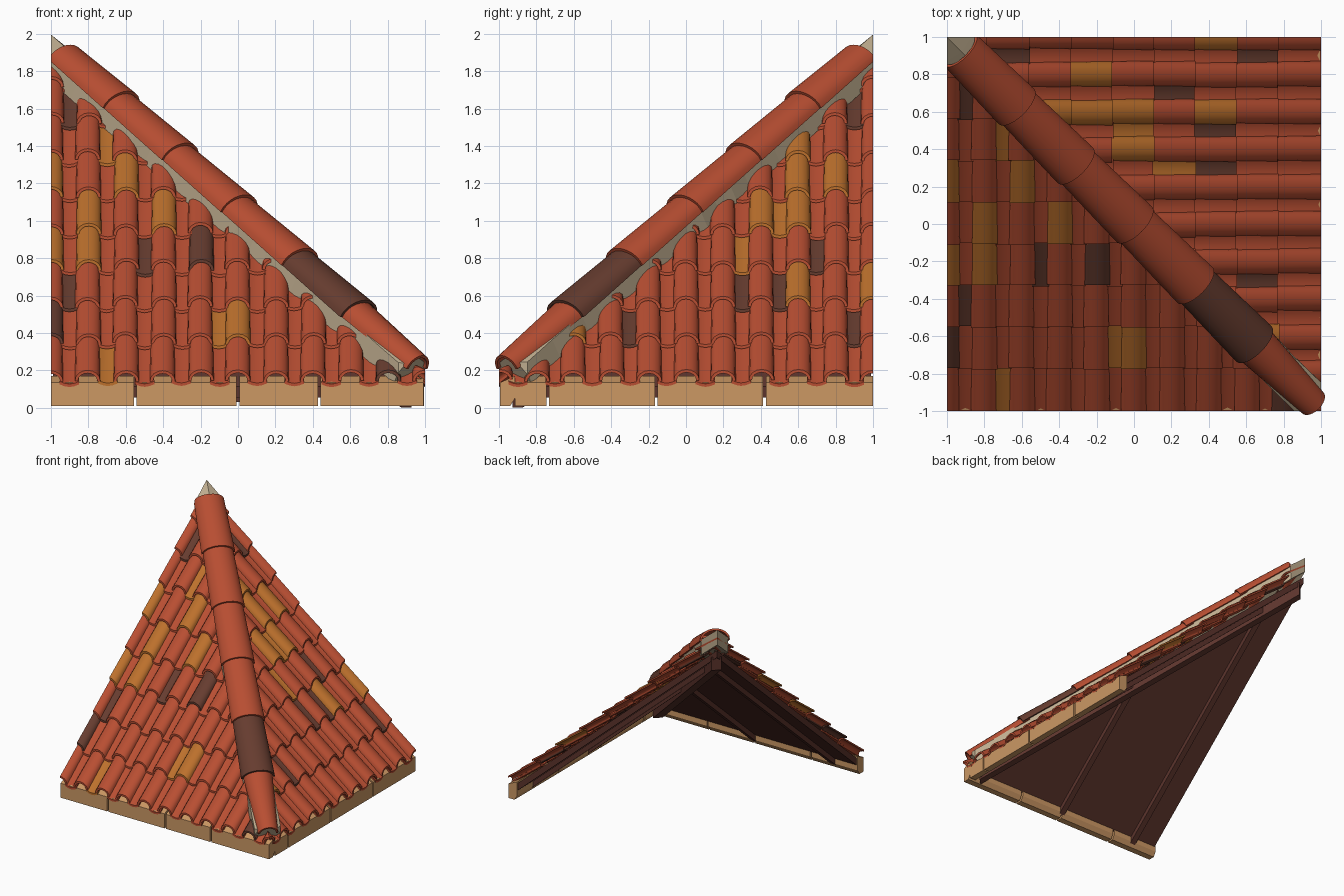
import bpy, bmesh, math, random
from mathutils import Vector

random.seed(4)
cube = bpy.data.objects.get("Cube")
if cube:
    bpy.data.objects.remove(cube)


def material(name, *rgb):
    lin = [((c / 255 + 0.055) / 1.055) ** 2.4 for c in rgb] + [1]
    m = bpy.data.materials.new(name)
    m.use_nodes = True
    m.diffuse_color = lin
    m.node_tree.nodes["Principled BSDF"].inputs["Base Color"].default_value = lin
    return m


red = material("terracotta", 184, 78, 50)
gold = material("ochre clay", 188, 112, 44)
dark = material("burnt clay", 102, 60, 47)
lime = material("mortar", 190, 172, 142)
tan = material("eave wood", 204, 152, 100)
brown = material("dark timber", 92, 52, 44)
TILES = [red, gold, dark]

PITCH = 0.88          # rise per unit of run
ROW = 0.222           # run covered by one course
STEP = 0.2            # spacing of barrel tiles


def finish(bm, name, mats, smooth=False):
    bmesh.ops.recalc_face_normals(bm, faces=bm.faces[:])
    me = bpy.data.meshes.new(name)
    bm.to_mesh(me)
    bm.free()
    for m in mats:
        me.materials.append(m)
    ob = bpy.data.objects.new(name, me)
    bpy.context.collection.objects.link(ob)
    if smooth:
        bpy.ops.object.select_all(action='DESELECT')
        ob.select_set(True)
        bpy.context.view_layer.objects.active = ob
        bpy.ops.object.shade_smooth_by_angle(angle=math.radians(35))
    return ob


def clip(bm, point, outward):
    """Cut away everything on the outward side of a plane and close the cut."""
    res = bmesh.ops.bisect_plane(bm, geom=bm.verts[:] + bm.edges[:] + bm.faces[:],
                                 plane_co=point, plane_no=outward, clear_outer=True)
    cut = [e for e in res["geom_cut"] if isinstance(e, bmesh.types.BMEdge)]
    bmesh.ops.holes_fill(bm, edges=cut, sides=0)


def loft(bm, rings, mat=0, shell=False):
    """Join closed rings; shell rings hold an outer line then the inner line reversed."""
    loops = [[bm.verts.new(p) for p in r] for r in rings]
    n = len(loops[0])
    faces = []
    for a, b in zip(loops, loops[1:]):
        faces += [bm.faces.new((a[i], a[(i + 1) % n], b[(i + 1) % n], b[i])) for i in range(n)]
    for end in (loops[0], loops[-1]):
        if shell:
            faces += [bm.faces.new((end[i], end[i + 1], end[n - 2 - i], end[n - 1 - i]))
                      for i in range(n // 2 - 1)]
        else:
            faces.append(bm.faces.new(end))
    for f in faces:
        f.material_index = mat


def on_front(u, d, z):
    return Vector((u, d - 1, z))


def on_side(u, d, z):
    return Vector((1 - d, -u, z))


def arch(half, height, thick, n=8):
    """Shell outline of half an ellipse, outer line then inner line."""
    angles = [math.pi * i / n for i in range(n + 1)]
    out = [(-half * math.cos(a), height * math.sin(a)) for a in angles]
    inn = [(-(half - thick) * math.cos(a), (height - thick) * math.sin(a)) for a in angles]
    return out + inn[::-1]


BARREL = arch(0.068, 0.058, 0.016)
dip = [(-0.052 + 0.026 * i, -0.014 * math.sin(math.pi * i / 4)) for i in range(5)]
PAN = dip + [(u, z - 0.016) for u, z in reversed(dip)]


def tile_slope(name, place, sign, special):
    """special maps (course, position in tenths) to a tile colour."""
    bm = bmesh.new()
    for row in range(9):
        for tenth in range(-10, 11):
            u = tenth * STEP / 2
            if ROW * row - 1 > -u + 0.1:
                continue
            mat = special.get((row, sign * tenth), 0)
            is_barrel = tenth % 2 == 0
            low = ROW * row + (random.uniform(0, 0.012) if row else 0)
            high = ROW * (row + 1) + 0.05
            shift = random.uniform(-0.005, 0.005)
            lift = 0.034 + random.uniform(-0.004, 0.004)
            rings = []
            for d, up, grow in ((low, lift, 1.0), (high, 0.0, 0.93)):
                rings.append([place(u + shift + a * grow, d, 0.11 + PITCH * d + up + z * grow)
                              for a, z in (BARREL if is_barrel else PAN)])
            loft(bm, rings, mat, shell=True)
    away = Vector((1, 1, 0)) if sign > 0 else Vector((-1, -1, 0))
    clip(bm, (0, 0, 0), away)
    clip(bm, (-1, 0, 0), (-1, 0, 0))
    clip(bm, (0, 1, 0), (0, 1, 0))
    finish(bm, name, TILES, smooth=True)


G, D = 1, 2
tile_slope("front_tiles", on_front, 1, {
    (0, -7): G, (0, 8): D, (1, -1): G, (1, 0): G, (1, -10): D, (2, -9): D,
    (3, -10): G, (3, -8): G, (3, -5): D, (3, -2): D, (4, -8): G, (4, -4): G,
    (5, -10): G, (5, -6): G, (6, -7): G, (7, -9): D})
tile_slope("side_tiles", on_side, -1, {
    (1, -6): G, (1, -3): D, (1, 9): D, (2, 3): D, (2, 5): D, (2, 6): G, (2, 10): G,
    (3, 3): G, (3, 7): D, (4, 4): G, (4, 5): G, (4, 6): G, (5, 6): G, (5, 8): G,
    (6, 6): G, (7, 9): D})

# Frame of the hip line, which runs over the diagonal
ALONG = Vector((1, -1, -PITCH)).normalized()
ACROSS = Vector((1, 1, 0)).normalized()
UP = ACROSS.cross(ALONG)
if UP.z < 0:
    UP = -UP


def on_hip(s, a, h):
    return Vector((s, -s, 0.165 + PITCH * (1 - s))) + ACROSS * a + UP * h


# Overlapping hip caps, the lowest one narrowing to the corner
cap_ends = [-0.93, -0.63, -0.315, 0.0, 0.325, 0.64, 0.955]
bm = bmesh.new()
for i in range(6):
    top = cap_ends[i] - (0.04 if i else 0)
    low = cap_ends[i + 1]
    wide = 0.08 if i == 5 else 0.134
    tall = 0.085 if i == 5 else 0.107
    loft(bm, [[on_hip(top, a, h) for a, h in arch(0.12, 0.092, 0.016, 12)],
              [on_hip(low, a, h + 0.004) for a, h in arch(wide, tall, 0.016, 12)]],
         D if i == 4 else 0, shell=True)
clip(bm, (-1, 0, 0), (-1, 0, 0))
clip(bm, (0, 1, 0), (0, 1, 0))
finish(bm, "hip_caps", TILES, smooth=True)

# Rough mortar bed under the caps
bm = bmesh.new()
rings = []
for i in range(27):
    s = -1.1 + i * 0.0785
    w, w2 = (0.106 + random.uniform(-0.008, 0.008) for _ in range(2))
    rings.append([on_hip(s, a, h) for a, h in (
        (-w, -0.1), (-w, 0.012), (0, 0.06), (w2, 0.012), (w2, -0.1), (0, -0.05))])
loft(bm, rings)
for p in ((-1, 0, 0), (0, 1, 0), (1, 0, 0), (0, -1, 0)):
    clip(bm, p, p)
finish(bm, "mortar_bed", [lime])


def under(d):
    return 0.02 + 0.87 * d


def beam(name, ends, side, depth):
    """Sloping timber hung below the given end points."""
    bm = bmesh.new()
    down = Vector((0, 0, -depth))
    loft(bm, [[p - side, p + side, p + side + down, p - side + down] for p in ends])
    finish(bm, name, [brown])


for label, place in (("front", on_front), ("side", on_side)):
    # Roof deck
    bm = bmesh.new()
    corners = [(-0.99, 0.04), (0.96, 0.04), (-0.99, 1.99)]
    loft(bm, [[place(u, d, under(d) + t) for u, d in corners] for t in (0, 0.06)])
    finish(bm, label + "_deck", [brown])
    # Common rafters
    for i, u in enumerate((0.0, -0.76)):
        ends = [place(u, d, under(d) + 0.01) for d in (0.07, 1 - u)]
        side = place(0.025, 0, 0) - place(0, 0, 0)
        beam(f"{label}_rafter_{i + 1}", ends, side, 0.06)

hip = [Vector((s, -s, under(1 - s) + 0.01)) for s in (0.9, -0.97)]
beam("hip_rafter", hip, ACROSS * 0.04, 0.115)

# Eave boards with open joints and a sloping top
for label, place, joints in (("front", on_front, [-1.0, -0.55, 0.0, 0.435, 1.0]),
                             ("side", on_side, [-1.0, -0.42, 0.16, 0.74, 0.92])):
    for i, (a, b) in enumerate(zip(joints, joints[1:])):
        bm = bmesh.new()
        profile = [(0.005, 0.01), (0.005, 0.135), (0.085, 0.17), (0.085, 0.05), (0.06, 0.01)]
        a2 = a + (0.007 if i else 0)
        b2 = b - 0.007
        loft(bm, [[place(u, d, z) for d, z in profile] for u in (a2, b2)])
        finish(bm, f"{label}_eave_board_{i + 1}", [tan])
